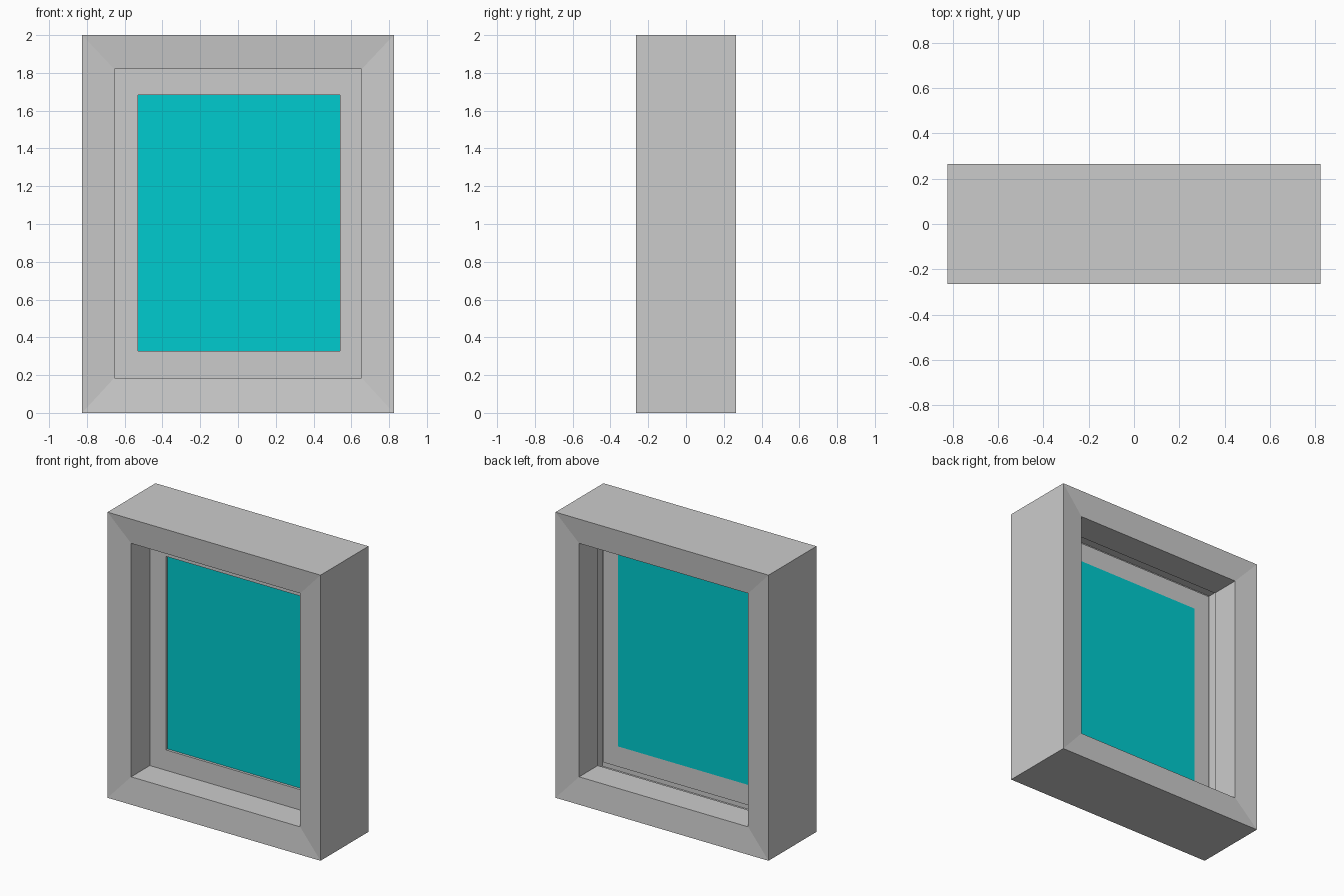
import bpy, bmesh

if "Cube" in bpy.data.objects:
    bpy.data.objects.remove(bpy.data.objects["Cube"])


def rect_ring(name, profile):
    """Sweep a closed profile around a rectangle; each entry is (x0, x1, z0, z1, y)."""
    bm = bmesh.new()
    loops = []
    for x0, x1, z0, z1, y in profile:
        corners = ((x0, z0), (x1, z0), (x1, z1), (x0, z1))
        loops.append([bm.verts.new((x, y, z)) for x, z in corners])
    for i, a in enumerate(loops):
        b = loops[(i + 1) % len(loops)]
        for k in range(4):
            n = (k + 1) % 4
            bm.faces.new((a[k], a[n], b[n], b[k]))
    bmesh.ops.recalc_face_normals(bm, faces=bm.faces)
    mesh = bpy.data.meshes.new(name)
    bm.to_mesh(mesh)
    bm.free()
    obj = bpy.data.objects.new(name, mesh)
    bpy.context.collection.objects.link(obj)
    return obj


# Rectangles shared by the parts
outer = (-0.825, 0.825, 0.0, 2.0)
opening = (-0.655, 0.655, 0.185, 1.82)
groove = (-0.675, 0.675, 0.145, 1.84)
pane = (-0.53, 0.54, 0.328, 1.683)

# Outer frame: faces slope inward, with a shallow track around the middle
rect_ring("window_frame", [
    (*outer, -0.265), (*opening, -0.247),
    (*opening, -0.04), (*groove, -0.04),
    (*groove, 0.04), (*opening, 0.04),
    (*opening, 0.247), (*outer, 0.265),
])

# Thin sash holding the glass
rect_ring("sash", [
    (*opening, -0.04), (*pane, -0.04), (*pane, -0.02), (*opening, -0.02),
])

# Glass pane
x0, x1, z0, z1 = pane
bpy.ops.mesh.primitive_cube_add(size=1, location=((x0 + x1) / 2, -0.02, (z0 + z1) / 2))
glass = bpy.context.object
glass.name = "glass_pane"
glass.scale = (x1 - x0, 0.004, z1 - z0)
mat = bpy.data.materials.new("glass_cyan")
mat.diffuse_color = (0.0, 0.6, 0.62, 1.0)
mat.use_nodes = True
mat.node_tree.nodes["Principled BSDF"].inputs["Base Color"].default_value = mat.diffuse_color
glass.data.materials.append(mat)
